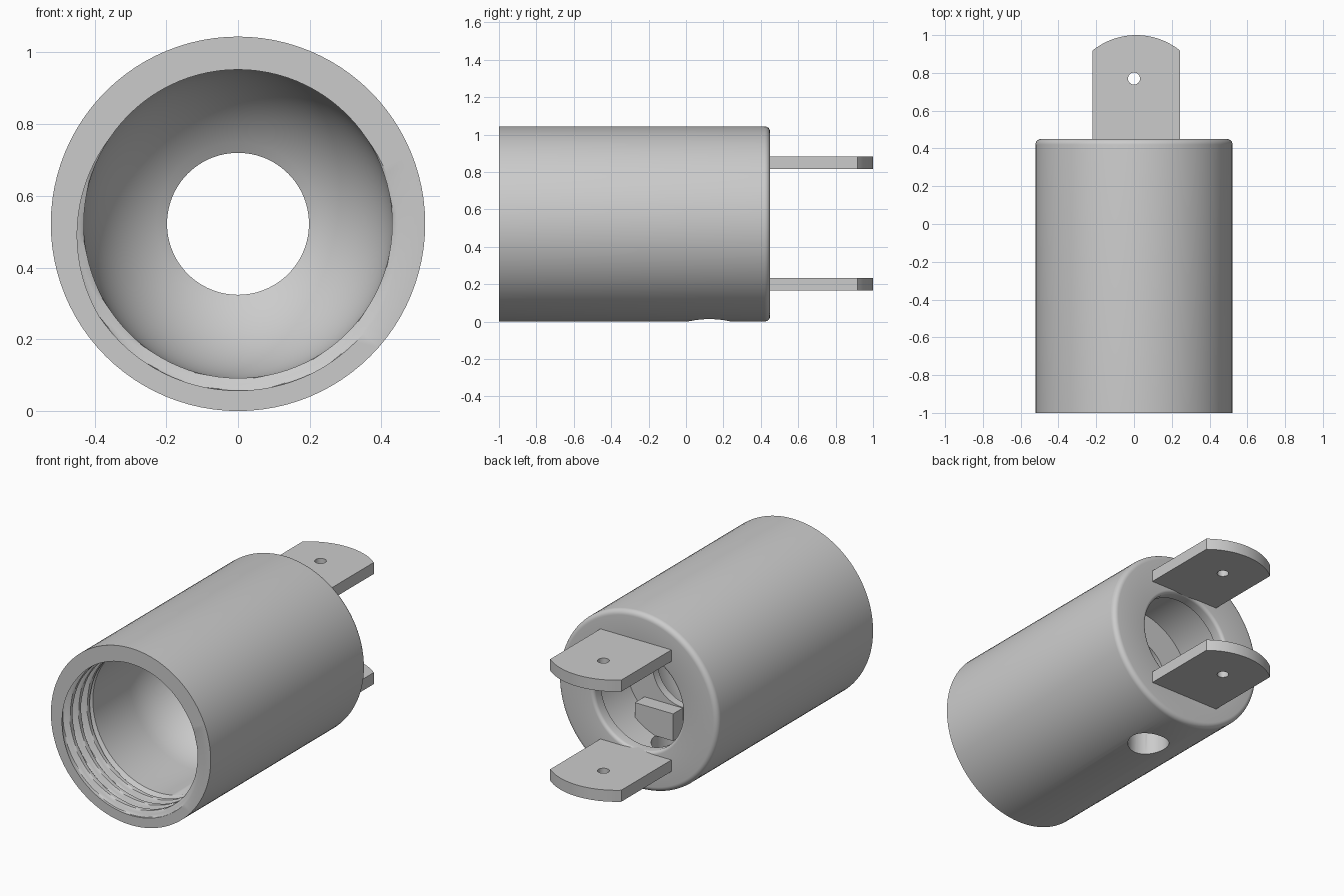
import bpy, bmesh, math
from mathutils import Vector

cube = bpy.data.objects.get("Cube")
if cube:
    bpy.data.objects.remove(cube, do_unlink=True)

R = 0.522            # outer radius and height of the axis
BORE = 0.43
SEGS = 96

grey = bpy.data.materials.new("light grey")
grey.use_nodes = True
colour = (0.6, 0.6, 0.6, 1)
grey.diffuse_color = colour
grey.node_tree.nodes["Principled BSDF"].inputs["Base Color"].default_value = colour


def finish(bm, name):
    bmesh.ops.recalc_face_normals(bm, faces=bm.faces)
    mesh = bpy.data.meshes.new(name)
    bm.to_mesh(mesh)
    bm.free()
    obj = bpy.data.objects.new(name, mesh)
    bpy.context.collection.objects.link(obj)
    mesh.materials.append(grey)
    return obj


def activate(obj):
    bpy.ops.object.select_all(action='DESELECT')
    obj.select_set(True)
    bpy.context.view_layer.objects.active = obj


def arc(cr, cy, radius, start, end, steps):
    """Profile arc as (radius, y) points, angles in degrees from the r axis."""
    angles = [math.radians(start + (end - start) * i / steps) for i in range(steps + 1)]
    return [(cr + radius * math.cos(a), cy + radius * math.sin(a)) for a in angles]


# Helical thread: radius of the bore near the open end
THREAD_END, PITCH, DEPTH = -0.74, 0.08, 0.035


def thread_radius(y, angle):
    phase = angle + math.pi / 2 + math.tau * (y + 1) / PITCH
    groove = min(1, max(0, 0.5 + 0.9 * math.cos(phase)))
    fade = min(1, max(0, (THREAD_END - y) / 0.03))
    return BORE + DEPTH * groove * fade


# Closed profile: outside wall, rounded back, lip, rear cavity, bowl, bore
profile = [(R, -1)]
profile += arc(R - 0.03, 0.42, 0.03, 0, 90, 6)
profile += arc(0.31, 0.43, 0.02, 90, 180, 4)
profile += [(0.29, 0.38), (0.38, 0.38), (0.38, 0.03), (0.198, 0.03)]
profile += arc(0, -0.40, BORE, 62.6, 0, 14)
rows = 52
thread = [(BORE, THREAD_END - (THREAD_END + 1) * i / rows) for i in range(rows + 1)]
first_thread = len(profile)
profile += thread

bm = bmesh.new()
rings = []
for i, (r, y) in enumerate(profile):
    ring = []
    for s in range(SEGS):
        a = math.tau * s / SEGS
        rad = thread_radius(y, a) if i >= first_thread else r
        ring.append(bm.verts.new((rad * math.cos(a), y, R + rad * math.sin(a))))
    rings.append(ring)
for i, ring in enumerate(rings):
    after = rings[(i + 1) % len(rings)]
    for s in range(SEGS):
        t = (s + 1) % SEGS
        bm.faces.new((ring[s], ring[t], after[t], after[s]))
body = finish(bm, "socket_body")

# Round hole through the underside
bpy.ops.mesh.primitive_cylinder_add(vertices=48, radius=0.115, depth=0.3, location=(0, 0.125, 0.05))
cutter = bpy.context.object
cutter.name = "side_hole_cutter"
cutter.hide_render = True
cut = body.modifiers.new("side hole", 'BOOLEAN')
cut.operation = 'DIFFERENCE'
cut.solver = 'EXACT'
cut.object = cutter
activate(body)
bpy.ops.object.modifier_apply(modifier=cut.name)
bpy.data.objects.remove(cutter, do_unlink=True)
activate(body)
bpy.ops.object.shade_smooth_by_angle(angle=math.radians(35))


# Flat terminal blades with a curved end and a pin hole
def blade(name, z):
    mid, half, shoulder, sag = 0.012, 0.232, 0.918, 0.082
    radius = (half ** 2 + sag ** 2) / (2 * sag)
    spread = math.asin(half / radius)
    outline = [(mid - half, 0.42), (mid + half, 0.42)]
    for i in range(21):
        a = spread * (1 - i / 10)
        outline.append((mid + radius * math.sin(a), shoulder + sag - radius + radius * math.cos(a)))
    pin = [(0.032 * math.cos(math.tau * i / 24), 0.77 + 0.032 * math.sin(math.tau * i / 24))
           for i in range(24)]
    bm = bmesh.new()
    edges = []
    for loop in (outline, pin):
        verts = [bm.verts.new((x, y, z)) for x, y in loop]
        edges += [bm.edges.new((v, verts[i - 1])) for i, v in enumerate(verts)]
    bmesh.ops.triangle_fill(bm, edges=edges, use_beauty=True)
    top = bmesh.ops.extrude_face_region(bm, geom=bm.faces[:])["geom"]
    bmesh.ops.translate(bm, vec=Vector((0, 0, 0.068)),
                        verts=[v for v in top if isinstance(v, bmesh.types.BMVert)])
    obj = finish(bm, name)
    activate(obj)
    bpy.ops.object.shade_smooth_by_angle(angle=math.radians(30))


blade("upper_terminal", 0.815)
blade("lower_terminal", 0.165)

# Contact block on the cavity floor
bm = bmesh.new()
bmesh.ops.create_cube(bm, size=1)
bmesh.ops.scale(bm, vec=(0.25, 0.12, 0.16), verts=bm.verts)
bmesh.ops.translate(bm, vec=(0.125, 0.06, 0.24), verts=bm.verts)
finish(bm, "contact_block")
